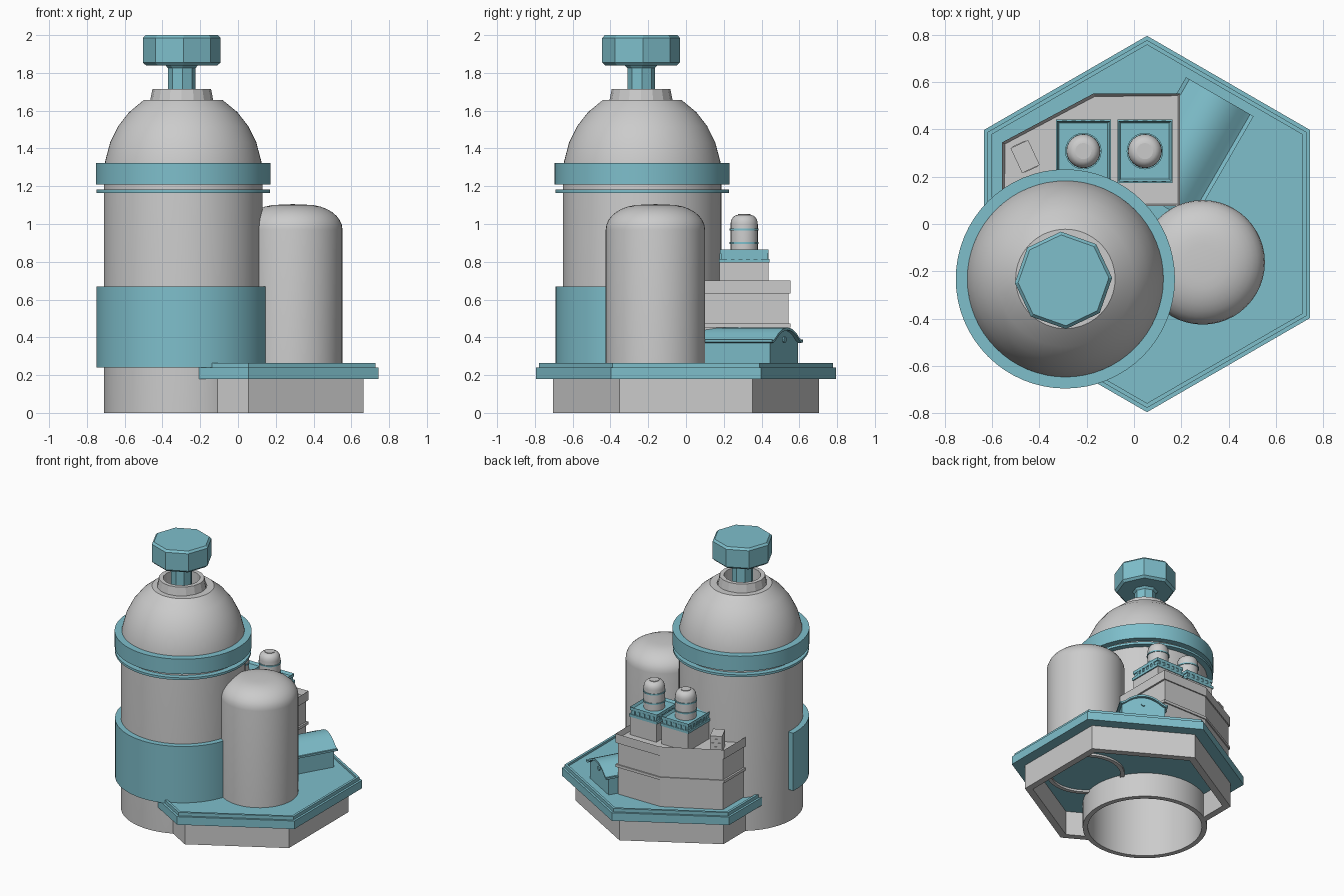
import bpy, bmesh
from math import sin, cos, pi, radians
from mathutils import Matrix, Vector

if "Cube" in bpy.data.objects:
    bpy.data.objects.remove(bpy.data.objects["Cube"])

teal = bpy.data.materials.new("teal_paint")
teal.diffuse_color = (0.21, 0.52, 0.60, 1)
teal.use_nodes = True
teal.node_tree.nodes["Principled BSDF"].inputs["Base Color"].default_value = teal.diffuse_color


def finish(name, bm, mat=None, smooth=None, matrix=None):
    bmesh.ops.remove_doubles(bm, verts=bm.verts, dist=1e-5)
    bmesh.ops.recalc_face_normals(bm, faces=bm.faces)
    mesh = bpy.data.meshes.new(name)
    bm.to_mesh(mesh)
    bm.free()
    ob = bpy.data.objects.new(name, mesh)
    bpy.context.collection.objects.link(ob)
    if matrix:
        mesh.transform(matrix)
    if mat:
        mesh.materials.append(mat)
    if smooth:
        bpy.ops.object.select_all(action='DESELECT')
        ob.select_set(True)
        bpy.context.view_layer.objects.active = ob
        bpy.ops.object.shade_smooth_by_angle(angle=radians(smooth))
    return ob


def lathe(name, profile, center, n=48, mat=None, smooth=35, start=0, sweep=360, closed=False):
    """Revolve (radius, z) points around a vertical axis; a partial sweep gets end caps."""
    bm = bmesh.new()
    full = sweep == 360
    rings = []
    for i in range(n if full else n + 1):
        a = radians(start + sweep * i / n)
        rings.append([bm.verts.new((center[0] + r * cos(a), center[1] + r * sin(a), z))
                      for r, z in profile])
    m = len(profile)
    for i in range(n):
        a, b = rings[i], rings[(i + 1) % len(rings)]
        for j in range(m if closed else m - 1):
            k = (j + 1) % m
            bm.faces.new((a[j], b[j], b[k], a[k]))
    if not full:
        bm.faces.new(rings[0])
        bm.faces.new(rings[-1])
    return finish(name, bm, mat, smooth)


def prism(name, pts, z0, z1, mat=None, recess=None, matrix=None, smooth=None):
    """Extrude an outline upward, optionally with a sunken top inside a rim."""
    bm = bmesh.new()
    low = [bm.verts.new((x, y, z0)) for x, y in pts]
    high = [bm.verts.new((x, y, z1)) for x, y in pts]
    bm.faces.new(low)
    top = bm.faces.new(high)
    for i in range(len(pts)):
        j = (i + 1) % len(pts)
        bm.faces.new((low[i], low[j], high[j], high[i]))
    bmesh.ops.recalc_face_normals(bm, faces=bm.faces)
    if recess:
        bmesh.ops.inset_region(bm, faces=[top], thickness=recess[0])
        for v in top.verts:
            v.co.z -= recess[1]
    return finish(name, bm, mat, smooth, matrix)


def rect(cx, cy, hx, hy):
    return [(cx - hx, cy - hy), (cx + hx, cy - hy), (cx + hx, cy + hy), (cx - hx, cy + hy)]


def tube(r0, r1, z0, z1):
    return [(r0, z0), (r1, z0), (r1, z1), (r0, z1)]


HEX, BIG, SMALL = (0.055, 0), (-0.29, -0.232), (0.29, -0.162)

# Hexagonal plinth and rimmed deck, notched for the large tank
plinth = lathe("plinth", tube(.65, .705, 0, .185), HEX, 6, None, None, 30, closed=True)
deck = lathe("deck", [(0, .18), (.795, .18), (.795, .24), (.777, .24), (.777, .265),
                      (.757, .265), (.757, .25), (0, .25)], HEX, 6, teal, None, 30)
cutter = lathe("notch_cutter", [(0, -.1), (.4, -.1), (.4, .5), (0, .5)], BIG, 64)
cutter.hide_render = True
for ob in (plinth, deck):
    mod = ob.modifiers.new("notch", 'BOOLEAN')
    mod.operation, mod.object, mod.solver = 'DIFFERENCE', cutter, 'EXACT'
    bpy.context.view_layer.objects.active = ob
    bpy.ops.object.modifier_apply(modifier="notch")
bpy.data.objects.remove(cutter)

# Large tank: open-bottomed shell with dome
dome = [(.42 * cos(radians(t)), 1.25 + .468 * sin(radians(t))) for t in (0, 10, 23, 35, 47, 60)]
lathe("large_tank", [(.385, 1.2), (.385, 0), (.42, 0)] + dome + [(.16, 1.655), (.16, 1.6), (0, 1.6)],
      BIG, 64)
lathe("thin_ring", tube(.41, .46, 1.165, 1.182), BIG, 64, teal, closed=True)
lathe("thick_ring", tube(.41, .463, 1.21, 1.322), BIG, 64, teal, closed=True)
lathe("wrap_band", tube(.41, .46, .24, .67), BIG, 36, teal, 35, 175, 169, True)

# Collar, stem and octagonal knob on top
CAP = (-.298, -.238)
lathe("collar", [(.168, 1.65), (.155, 1.715), (.125, 1.715), (.12, 1.61)], CAP, 16, None, None)
lathe("stem", [(0, 1.6), (.073, 1.6), (.073, 1.825), (.086, 1.84), (.086, 1.85), (0, 1.85)],
      CAP, 8, teal, None, 3)
lathe("knob", [(0, 1.84), (.19, 1.84), (.206, 1.855), (.206, 1.985), (.192, 2), (0, 2)],
      CAP, 8, teal, None, 3)

# Small round-topped tank, its bottom edge ringing the underside of the deck
crown = [(.075 + .188 * cos(t * pi / 16), .97 + .132 * sin(t * pi / 16)) for t in range(9)]
lathe("small_tank", [(.235, .2), (.235, .165), (.263, .165)] + crown + [(0, 1.105)], SMALL, 48)

# Building with ledge and parapet
outline = [(-.557, .075), (.195, .075), (.195, .552), (-.17, .552), (-.557, .345)]


def shrink(k):
    return [(-.18 + (x + .18) * k, .3 + (y - .3) * k) for x, y in outline]


prism("building_walls", shrink(.965), .24, .64)
prism("building_ledge", outline, .452, .472)
prism("building_parapet", outline, .632, .70, recess=(.014, .04))
spin = Matrix.Translation((-.46, .285, 0)) @ Matrix.Rotation(radians(25), 4, 'Z')
prism("roof_box", rect(0, 0, .041, .058), .65, .78, matrix=spin)
for i in range(3):
    prism("roof_box_slat", rect(0, 0, .03, .061), .69 + i * .028, .702 + i * .028, matrix=spin)

# Two roof units: block, rimmed tray, vents and a small capped stack
for cx in (-.214, .046):
    cy = .308
    prism("roof_block", rect(cx, cy, .108, .13), .65, .80)
    prism("roof_tray_base", rect(cx, cy, .116, .134), .795, .815, teal)
    prism("roof_tray", rect(cx, cy, .105, .124), .81, .845, teal)
    prism("roof_tray_rim", rect(cx, cy, .112, .128), .843, .865, teal, (.014, .018))
    for i in range(5):
        o = (i - 2) * .04
        for s in (-1, 1):
            prism("tray_vent_side", rect(cx + s * .107, cy + o, .004, .01), .815, .843, teal)
            prism("tray_vent_end", rect(cx + o, cy + s * .126, .01, .004), .815, .843, teal)
    cap = [(.034 + .038 * cos(t * pi / 10), 1.0 + .048 * sin(t * pi / 10)) for t in range(6)]
    lathe("stack", [(0, .84), (.072, .84)] + cap + [(.034, 1.052), (0, 1.052)], (cx, cy), 24)
    for z in (.895, .965):
        lathe("stack_ring", tube(.065, .077, z, z + .01), (cx, cy), 24, teal, closed=True)

# Curved-roof shed, set at an angle beside the building
a = Vector((.5, .866, 0))
end = Vector((.3625, .5375, 0))
p = Vector((.866, -.5, 0))
frame = Matrix(((p.x, 0, -a.x, end.x), (p.y, 0, -a.y, end.y), (0, 1, 0, 0), (0, 0, 0, 1)))
half = [(.165, .388), (.148, .385), (.125, .398), (.095, .422), (.06, .44), (.03, .449)]
arc = half + [(0, .452)] + [(-x, z) for x, z in reversed(half)]
roof = arc + [(x, z - .014) for x, z in reversed(arc)]
prism("shed_roof", roof, 0, .52, teal, matrix=frame, smooth=30)
walls = [(x, z - .01) for x, z in arc[2:-2]]
prism("shed_walls", [(-.148, .24), (.148, .24), (.148, .38)] + walls + [(-.148, .38)],
      .022, .51, teal, matrix=frame)
prism("shed_lamp", [(.016 * cos(i * pi / 6), .388 + .016 * sin(i * pi / 6)) for i in range(12)],
      .014, .03, teal, matrix=frame)
